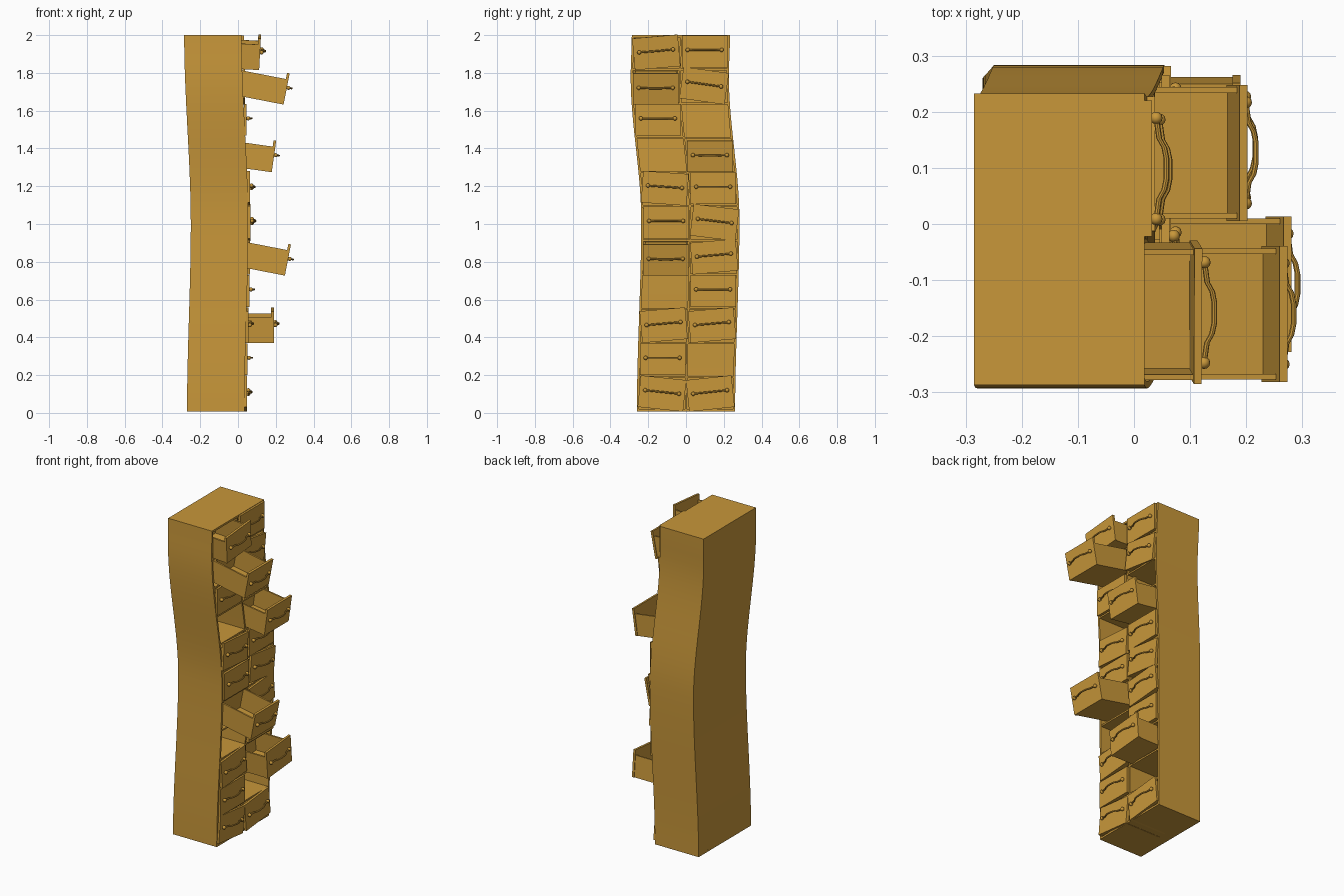
import bpy, bmesh, math
from mathutils import Matrix, Vector

if "Cube" in bpy.data.objects:
    bpy.data.objects.remove(bpy.data.objects["Cube"])

wood = bpy.data.materials.new("golden_wood")
wood.use_nodes = True
wood.diffuse_color = (0.58, 0.31, 0.042, 1)
wood.node_tree.nodes["Principled BSDF"].inputs["Base Color"].default_value = wood.diffuse_color

ROWS, HEIGHT, BASE = 11, 2.0, 0.008
HALF_X, HALF_Y, WALL = 0.152, 0.26, 0.012
PITCH = (HEIGHT - BASE) / ROWS


def ease(keys, z):
    """Smooth blend between (height, offset) keys."""
    for (z0, a), (z1, b) in zip(keys, keys[1:]):
        if z <= z1:
            break
    t = min(max((z - z0) / (z1 - z0), 0), 1)
    return a + (b - a) * t * t * (3 - 2 * t)


def sway(z):
    """Centre of the swaying cabinet at a given height."""
    return Vector((ease([(0, -0.118), (1, -0.098), (2, -0.133)], z),
                   ease([(0, 0), (1.02, 0.023), (1.78, -0.033), (2, -0.027)], z), 0))


def loft(bm, rings):
    """Skin a closed stack of equal vertex rings."""
    rings = [[bm.verts.new(p) for p in ring] for ring in rings]
    n = len(rings[0])
    for a, b in zip(rings, rings[1:]):
        for i in range(n):
            j = (i + 1) % n
            bm.faces.new((a[i], a[j], b[j], b[i]))
    bm.faces.new(rings[0][::-1])
    bm.faces.new(rings[-1])


def box(bm, x, y, z, steps=1, offset=lambda h: Vector()):
    rings = []
    for k in range(steps + 1):
        h = z[0] + (z[1] - z[0]) * k / steps
        corners = ((x[0], y[0]), (x[1], y[0]), (x[1], y[1]), (x[0], y[1]))
        rings.append([Vector((cx, cy, h)) + offset(h) for cx, cy in corners])
    loft(bm, rings)


def finish(bm, name, matrix=None):
    bmesh.ops.recalc_face_normals(bm, faces=bm.faces)
    mesh = bpy.data.meshes.new(name)
    bm.to_mesh(mesh)
    bm.free()
    mesh.materials.append(wood)
    obj = bpy.data.objects.new(name, mesh)
    bpy.context.collection.objects.link(obj)
    if matrix:
        obj.matrix_world = matrix
    bpy.ops.object.select_all(action='DESELECT')
    obj.select_set(True)
    bpy.context.view_layer.objects.active = obj
    bpy.ops.object.shade_smooth_by_angle(angle=math.radians(35))
    return obj


def panel(name, x, y, z, steps=1):
    bm = bmesh.new()
    box(bm, x, y, z, steps, sway)
    finish(bm, name)


# Swaying cabinet shell, open towards +x
full_x, full_y, full_z = (-HALF_X, HALF_X), (-HALF_Y, HALF_Y), (BASE, HEIGHT)
inner_y = (-HALF_Y + WALL, HALF_Y - WALL)
panel("side_wall_front", full_x, (-HALF_Y, inner_y[0]), full_z, 32)
panel("side_wall_back", full_x, (inner_y[1], HALF_Y), full_z, 32)
panel("rear_wall", (-HALF_X, -HALF_X + WALL), inner_y, full_z, 32)
panel("column_divider", (-HALF_X + WALL, HALF_X - 0.002), (-0.005, 0.005), full_z, 32)
panel("top_board", full_x, inner_y, (HEIGHT - WALL, HEIGHT))
panel("bottom_board", full_x, inner_y, (BASE, BASE + WALL))
for r in range(1, ROWS):
    z = BASE + r * PITCH
    panel(f"shelf_{r}", (-HALF_X + WALL, HALF_X - 0.002), inner_y, (z - 0.005, z + 0.005))

# Drawer proportions: the face board stands taller than the tray behind it
FACE_W, FACE_H, FACE_T = 0.242, 0.168, 0.014
TRAY_H, TRAY_D, TRAY_T = 0.135, 0.25, 0.01


def drawer(name, place):
    w, low = FACE_W / 2, -FACE_H / 2
    bm = bmesh.new()
    box(bm, (-FACE_T, 0), (-w, w), (low, -low))
    w -= 0.004
    top, back = low + TRAY_H, -TRAY_D
    box(bm, (back, -FACE_T), (-w, w), (low, low + TRAY_T))
    box(bm, (back, back + TRAY_T), (-w, w), (low, top))
    for s in (-1, 1):
        box(bm, (back, -FACE_T), sorted((s * w, s * (w - TRAY_T))), (low, top))
    finish(bm, name, place)


def handle(name, place):
    half, rod = 0.09, 0.005
    bm = bmesh.new()
    # End knobs
    for s in (-1, 1):
        bmesh.ops.create_uvsphere(bm, u_segments=12, v_segments=8, radius=0.011,
                                  matrix=Matrix.Translation((0.008, s * half, 0)))
    # Bowed grip
    side = [(1, 0.008), (0.6, 0.013), (0.42, 0.022), (0.2, 0.026)]
    path = [(-t, x) for t, x in side] + [(t, x) for t, x in reversed(side)]
    turns = [math.tau * k / 8 for k in range(8)]
    loft(bm, [[(x + rod * math.cos(a), t * half, rod * math.sin(a)) for a in turns]
              for t, x in path])
    finish(bm, name, place)


# Per row from the bottom: roll in degrees, None for an empty slot
rolls = {-1: [-6, 0, 5, None, 0, 0, -4, None, 0, 0, 5],
         1: [6, None, 5, 0, 5, -7, 0, 0, None, -8, 0]}
# Pulled drawers: (column, row) -> (pull distance, droop in degrees)
pulled = {(-1, 4): (0.2, 11), (-1, 9): (0.22, 11), (-1, 10): (0.085, 3),
          (1, 2): (0.135, 0), (1, 7): (0.135, 8)}

for column, angles in rolls.items():
    label = "left" if column > 0 else "right"
    for row, roll in enumerate(angles):
        if roll is None:
            continue
        pull, droop = pulled.get((column, row), (0, 0))
        z = BASE + (row + 0.5) * PITCH
        centre = sway(z) + Vector((HALF_X + 0.012 + pull, column * 0.128,
                                   z + 0.004 - 0.0016 * droop))
        place = (Matrix.Translation(centre)
                 @ Matrix.Rotation(math.radians(droop), 4, 'Y')
                 @ Matrix.Rotation(math.radians(roll), 4, 'X'))
        drawer(f"drawer_{label}_{row + 1}", place)
        handle(f"handle_{label}_{row + 1}", place @ Matrix.Translation((0, 0, 0.008)))
